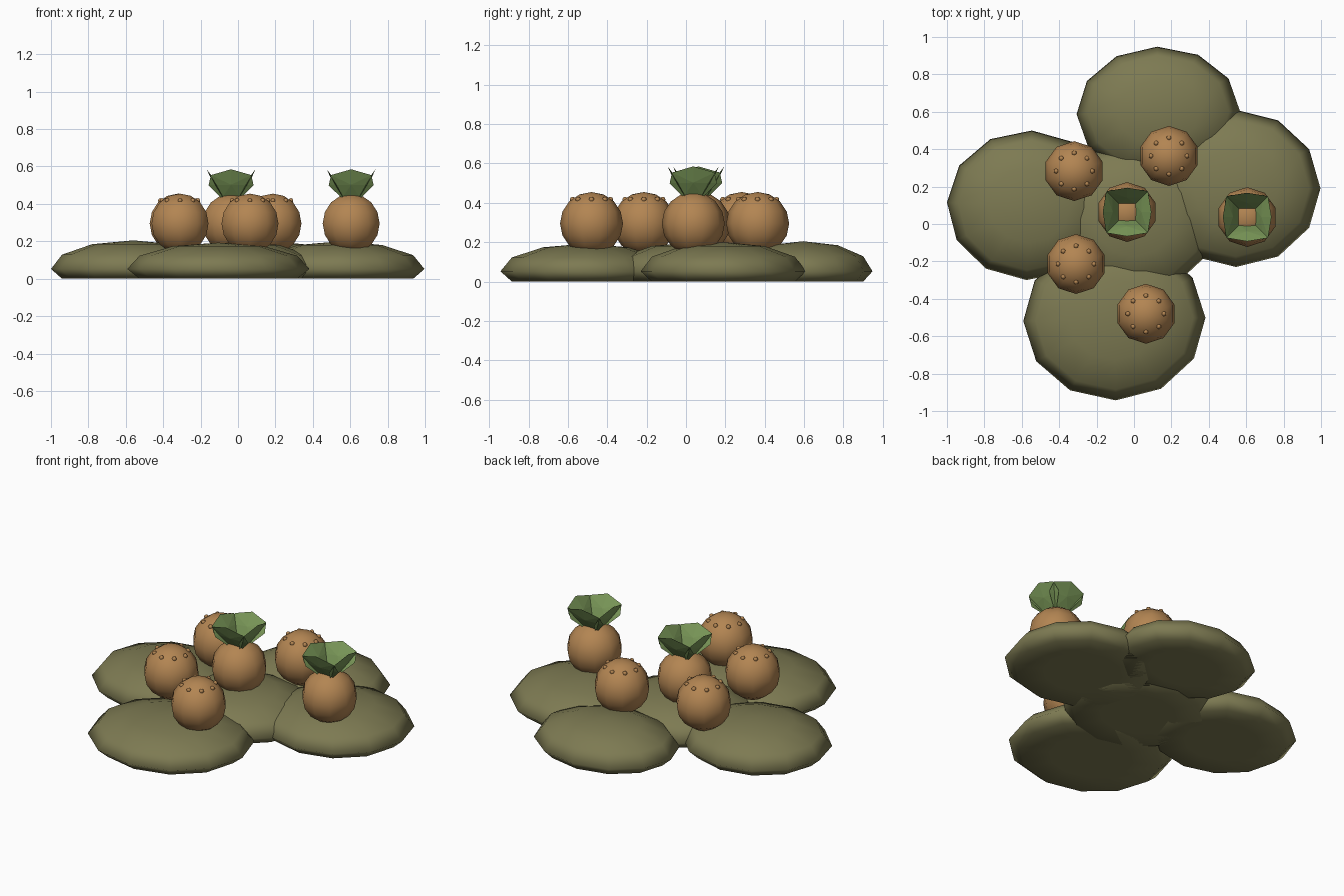
import bpy, bmesh, math
from mathutils import Vector, Matrix

if "Cube" in bpy.data.objects:
    bpy.data.objects.remove(bpy.data.objects["Cube"])


def material(name, rgb):
    m = bpy.data.materials.new(name)
    m.diffuse_color = (*rgb, 1)
    m.use_nodes = True
    m.node_tree.nodes["Principled BSDF"].inputs["Base Color"].default_value = m.diffuse_color
    return m


OLIVE = material("olive pad", (0.205, 0.195, 0.085))
BROWN = material("fruit brown", (0.45, 0.235, 0.085))
GREEN = material("leaf green", (0.20, 0.32, 0.10))


def finish(bm, name, mat, smooth):
    bmesh.ops.recalc_face_normals(bm, faces=bm.faces)
    for f in bm.faces:
        f.smooth = smooth
    me = bpy.data.meshes.new(name)
    bm.to_mesh(me)
    bm.free()
    me.materials.append(mat)
    ob = bpy.data.objects.new(name, me)
    bpy.context.collection.objects.link(ob)
    return ob


# Flat pads: squashed twelve-sided domes with a flat underside
def pad(name, x, y, rx, ry, turn, top=0.2):
    bm = bmesh.new()
    bmesh.ops.create_uvsphere(bm, u_segments=12, v_segments=6, radius=1)
    rim = 0.052
    for v in bm.verts:
        z = max(0.0, rim + v.co.z * (top - rim))
        v.co = Vector((v.co.x * rx, v.co.y * ry, z))
    bmesh.ops.transform(bm, verts=bm.verts, matrix=Matrix.Translation((x, y, 0))
                        @ Matrix.Rotation(math.radians(turn), 4, 'Z'))
    return finish(bm, name, OLIVE, True)


pad("center_pad", 0.0, 0.03, 0.44, 0.41, 0)
pad("left_pad", -0.56, 0.10, 0.44, 0.40, -2, 0.205)
pad("right_pad", 0.545, 0.19, 0.452, 0.42, 0)
pad("back_pad", 0.13, 0.595, 0.437, 0.353, 1, 0.205)
pad("front_pad", -0.105, -0.51, 0.487, 0.433, 1, 0.193)

# Fruits: ten-sided balls resting on the pads
R, ZC = 0.16, 0.295


def fruit(name, x, y):
    bm = bmesh.new()
    bmesh.ops.create_uvsphere(bm, u_segments=10, v_segments=8, radius=R,
                              matrix=Matrix.Translation((x, y, ZC)))
    finish(bm, name, BROWN, True)


# Ring of eight little beads round the top of a bare fruit
def beads(name, x, y):
    bm = bmesh.new()
    for i in range(8):
        a = math.tau * i / 8
        pos = Vector((x + 0.096 * math.cos(a), y + 0.096 * math.sin(a), ZC + 0.122))
        bmesh.ops.create_uvsphere(bm, u_segments=6, v_segments=4, radius=0.014,
                                  matrix=Matrix.Translation(pos))
    finish(bm, name, BROWN, True)


# Crown: four broad faceted leaves that lean out and cross each other
OUTLINE = [(0.05, 0), (0.12, 0.45), (0.108, 0.8), (0, 1),
           (-0.108, 0.8), (-0.12, 0.45), (-0.05, 0)]


def crown(name, x, y):
    bm = bmesh.new()
    lean = Vector((0.09, 0, 0.155))
    normal = Vector((0.155, 0, -0.09)).normalized()
    for i in range(4):
        place = Matrix.Translation((x, y, 0)) @ Matrix.Rotation(i * math.pi / 2, 4, 'Z')
        base = Vector((0.04, 0, 0.43))
        rim = [bm.verts.new(place @ (base + lean * t + Vector((0, u, 0)))) for u, t in OUTLINE]
        for side in (1, -1):
            hub = bm.verts.new(place @ (base + lean * 0.5 + normal * 0.01 * side))
            for a, b in zip(rim, rim[1:] + rim[:1]):
                bm.faces.new((hub, a, b))
    finish(bm, name, GREEN, False)


bare = [(-0.32, 0.283), (0.187, 0.364), (-0.31, -0.214), (0.064, -0.48)]
leafy = [(-0.037, 0.064), (0.605, 0.037)]
for i, (x, y) in enumerate(bare, 1):
    fruit(f"bare_fruit_{i}", x, y)
    beads(f"fruit_beads_{i}", x, y)
for i, (x, y) in enumerate(leafy, 1):
    fruit(f"leafy_fruit_{i}", x, y)
    crown(f"leaf_crown_{i}", x, y)
